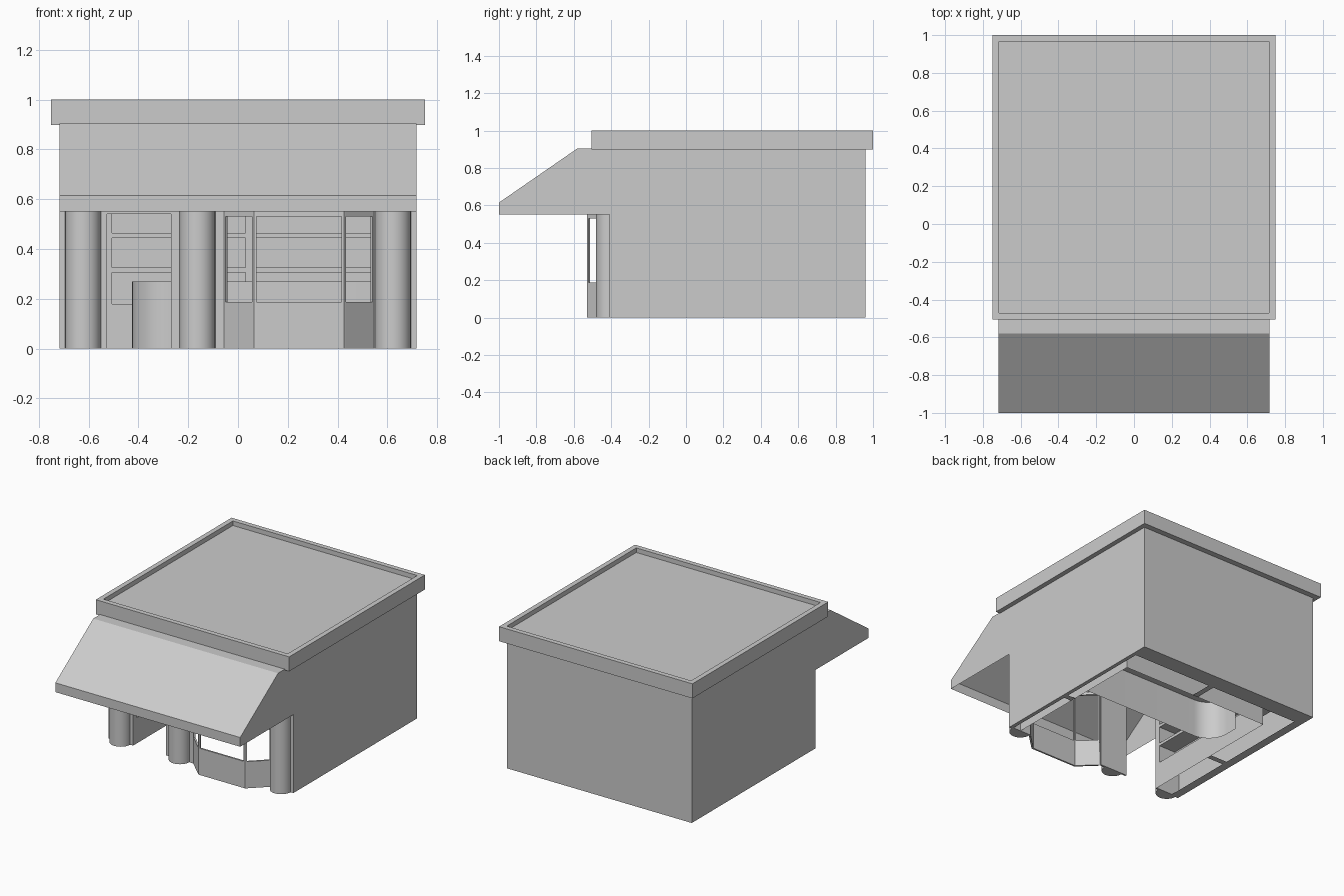
import bpy, bmesh, math

if "Cube" in bpy.data.objects:
    bpy.data.objects.remove(bpy.data.objects["Cube"])


def make(name, faces, smooth=False, thick=0.0):
    """Mesh object from a list of faces, each a list of points; shared points are welded."""
    bm = bmesh.new()
    for f in faces:
        bm.faces.new([bm.verts.new(p) for p in f])
    bmesh.ops.remove_doubles(bm, verts=bm.verts[:], dist=1e-5)
    bmesh.ops.recalc_face_normals(bm, faces=bm.faces[:])
    me = bpy.data.meshes.new(name)
    bm.to_mesh(me)
    bm.free()
    ob = bpy.data.objects.new(name, me)
    bpy.context.collection.objects.link(ob)
    if thick:
        mod = ob.modifiers.new("thickness", 'SOLIDIFY')
        mod.thickness = thick
        mod.offset = 0
    if smooth:
        bpy.context.view_layer.objects.active = ob
        ob.select_set(True)
        bpy.ops.object.shade_smooth_by_angle(angle=math.radians(35))
        ob.select_set(False)
    return ob


def flat(x0, x1, y0, y1, z):
    """Horizontal rectangle."""
    return [(x0, y0, z), (x1, y0, z), (x1, y1, z), (x0, y1, z)]


def panel(at, us, vs, depth):
    """Gridded wall faces; odd cells are openings, recessed by depth (0 = open hole)."""
    faces = []
    for i, (a, b) in enumerate(zip(us, us[1:])):
        for j, (c, d) in enumerate(zip(vs, vs[1:])):
            ring = [(a, c), (b, c), (b, d), (a, d)]
            front = [at(u, v, 0) for u, v in ring]
            if not (i % 2 and j % 2):
                faces.append(front)
            elif depth:
                back = [at(u, v, depth) for u, v in ring]
                faces.append(back)
                for k in range(4):
                    n = (k + 1) % 4
                    faces.append([front[k], front[n], back[n], back[k]])
    return faces


W, FRONT, BACK, SOFFIT = 0.717, -0.41, 0.96, 0.55

# Outer shell with sloped canopy, open underneath
prof = [(FRONT, 0), (FRONT, SOFFIT), (-1, SOFFIT), (-1, 0.615), (-0.58, 0.905),
        (BACK, 0.905), (BACK, 0)]
shell = [[(s * W, y, z) for y, z in prof] for s in (-1, 1)]
for (y0, z0), (y1, z1) in zip(prof[2:], prof[3:]):
    shell.append([(-W, y0, z0), (W, y0, z0), (W, y1, z1), (-W, y1, z1)])
make("outer_shell_and_canopy", shell)
make("ceiling", [flat(-W, W, FRONT, BACK, SOFFIT)])
make("upper_front_wall", [[(-W, FRONT, SOFFIT), (W, FRONT, SOFFIT), (W, FRONT, 0.905), (-W, FRONT, 0.905)]])

# Flat roof with raised rim
rings = [flat(i - 0.75, 0.75 - i, i - 0.505, 1 - i, z)
         for i, z in ((0, 0.898), (0, 1.0), (0.035, 1.0), (0.035, 0.968))]
roof = [rings[0], rings[-1]]
for r, q in zip(rings, rings[1:]):
    for k in range(4):
        n = (k + 1) % 4
        roof.append([r[k], r[n], q[n], q[k]])
make("roof_with_rim", roof)

# Front wall piers beside the door and bay window
for name, x0, x1 in (("left_pier", -W, -0.527), ("middle_pier", -0.27, -0.055), ("right_pier", 0.545, W)):
    y = FRONT + 0.006
    make(name, [[(x0, y, 0), (x1, y, 0), (x1, y, SOFFIT), (x0, y, SOFFIT)]], thick=0.012)
make("door_header", [[(-0.527, -0.404, 0.54), (-0.27, -0.404, 0.54),
                      (-0.27, -0.404, SOFFIT), (-0.527, -0.404, SOFFIT)]], thick=0.012)

# Half-round front columns
for name, cx in (("left_column", -0.622), ("middle_column", -0.163), ("right_column", 0.622)):
    arc = [(cx + 0.072 * math.cos(math.pi * (1 + i / 16)),
            FRONT + 0.072 * math.sin(math.pi * (1 + i / 16))) for i in range(17)]
    col = [[(x, y, z) for x, y in arc] for z in (0, SOFFIT)]
    for (xa, ya), (xb, yb) in zip(arc, arc[1:]):
        col.append([(xa, ya, 0), (xb, yb, 0), (xb, yb, SOFFIT), (xa, ya, SOFFIT)])
    make(name, col, smooth=True)

# Three-sided bay window with open panes
bay = [(-0.052, FRONT), (0.066, -0.523), (0.424, -0.523), (0.542, FRONT)]
faces = []
for (xa, ya), (xb, yb) in zip(bay, bay[1:]):
    t = 0.009 / math.hypot(xb - xa, yb - ya)
    at = lambda u, v, d: (xa + (xb - xa) * u, ya + (yb - ya) * u, v)
    faces += panel(at, [0, t, 1 - t, 1], [0, 0.187, 0.53, SOFFIT], 0)
make("bay_window", faces, thick=0.012)

# Inner walls with recessed display shelves
LEFT, RIGHT, INNER = -0.527, 0.63, 0.68
rows = [0, 0.18, 0.305, 0.325, 0.445, 0.465, 0.54, SOFFIT]
cols = [LEFT, -0.505, 0.03, 0.07, 0.605, RIGHT]
side = [FRONT + 0.012, -0.37, 0.115, 0.155, 0.655, INNER]
make("back_shelf_wall", panel(lambda u, v, d: (u, INNER + d, v), cols, rows, 0.16))
make("left_shelf_wall", panel(lambda u, v, d: (LEFT - d, u, v), side, rows, 0.13))
make("right_shelf_wall", panel(lambda u, v, d: (RIGHT + d, u, v), side, rows, 0.06))

# Base strips closing the gap behind the shelves
make("base_strips", [flat(-W, W, INNER + 0.16, BACK, 0), flat(0.03, 0.07, INNER, INNER + 0.16, 0),
                     flat(-W, LEFT - 0.13, FRONT, INNER + 0.16, 0),
                     flat(LEFT - 0.13, LEFT, 0.115, 0.155, 0),
                     flat(RIGHT + 0.06, W, FRONT, INNER + 0.16, 0),
                     flat(RIGHT, RIGHT + 0.06, 0.115, 0.155, 0)])

# Counter with a rounded corner
r, cx, cy, top = 0.15, -0.275, 0.43, 0.27
path = [(RIGHT, cy - r)]
path += [(cx - r * math.sin(a), cy - r * math.cos(a)) for a in (math.pi / 2 * i / 12 for i in range(13))]
path.append((cx - r, 0.52))
counter = [[(x, y, top) for x, y in path] + [(RIGHT, 0.52, top)]]
for (xa, ya), (xb, yb) in zip(path, path[1:]):
    counter.append([(xa, ya, 0), (xb, yb, 0), (xb, yb, top), (xa, ya, top)])
make("counter", counter, smooth=True)
